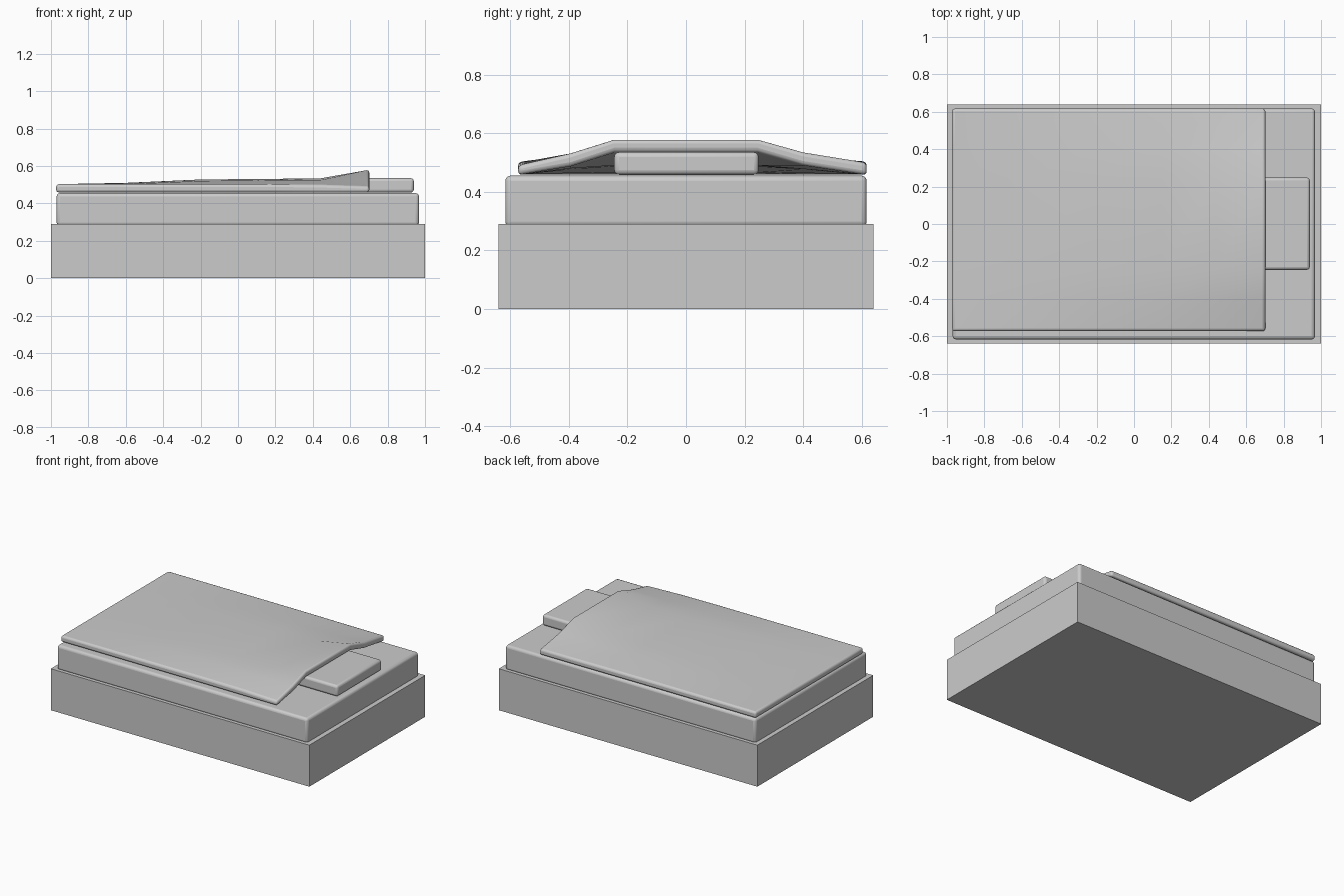
import bpy, bmesh

if "Cube" in bpy.data.objects:
    bpy.data.objects.remove(bpy.data.objects["Cube"])


def finish(name, bm, bevel=0.0, segments=3):
    bmesh.ops.recalc_face_normals(bm, faces=bm.faces)
    mesh = bpy.data.meshes.new(name)
    bm.to_mesh(mesh)
    bm.free()
    ob = bpy.data.objects.new(name, mesh)
    bpy.context.collection.objects.link(ob)
    if bevel:
        mod = ob.modifiers.new("round_edges", "BEVEL")
        mod.width = bevel
        mod.segments = segments
        mod.limit_method = "ANGLE"
        mod.angle_limit = 0.9
        bpy.ops.object.select_all(action="DESELECT")
        ob.select_set(True)
        bpy.context.view_layer.objects.active = ob
        bpy.ops.object.shade_smooth_by_angle(angle=0.6)
    return ob


def box(name, lo, hi, bevel=0.0):
    bm = bmesh.new()
    bmesh.ops.create_cube(bm, size=1)
    for v in bm.verts:
        v.co = [(a + b) / 2 + c * (b - a) for a, b, c in zip(lo, hi, v.co)]
    return finish(name, bm, bevel)


# Bed base, mattress and pillow
box("bed_base", (-1, -0.64, 0), (1, 0.64, 0.29))
box("mattress", (-0.97, -0.617, 0.28), (0.968, 0.617, 0.455), 0.018)
box("pillow", (0.56, -0.245, 0.458), (0.94, 0.248, 0.535), 0.016)

# Blanket: draped sheet, top heights at x stations (rows) and y stations
xs = [-0.972, -0.6, -0.2, 0.15, 0.44, 0.702]
ys = [-0.573, -0.395, -0.245, 0.245, 0.40, 0.617]
tops = [
    [0.503, 0.503, 0.503, 0.503, 0.503, 0.503],
    [0.503, 0.508, 0.510, 0.510, 0.508, 0.503],
    [0.502, 0.520, 0.528, 0.528, 0.520, 0.503],
    [0.502, 0.524, 0.531, 0.531, 0.522, 0.502],
    [0.499, 0.524, 0.534, 0.534, 0.522, 0.500],
    [0.490, 0.531, 0.580, 0.580, 0.535, 0.499],
]
bm = bmesh.new()
grid = [[[bm.verts.new((x, y, max(tops[i][j] - t, 0.457))) for j, y in enumerate(ys)]
         for i, x in enumerate(xs)] for t in (0, 0.044)]
n = len(xs) - 1
for layer in grid:
    for i in range(n):
        for j in range(n):
            bm.faces.new((layer[i][j], layer[i + 1][j], layer[i + 1][j + 1], layer[i][j + 1]))
# Close the rim between the upper and lower sheets
rim = ([(i, 0) for i in range(n)] + [(n, j) for j in range(n)]
       + [(i, n) for i in range(n, 0, -1)] + [(0, j) for j in range(n, 0, -1)])
for (a, b), (c, d) in zip(rim, rim[1:] + rim[:1]):
    bm.faces.new((grid[0][a][b], grid[0][c][d], grid[1][c][d], grid[1][a][b]))
finish("blanket", bm, 0.014)
